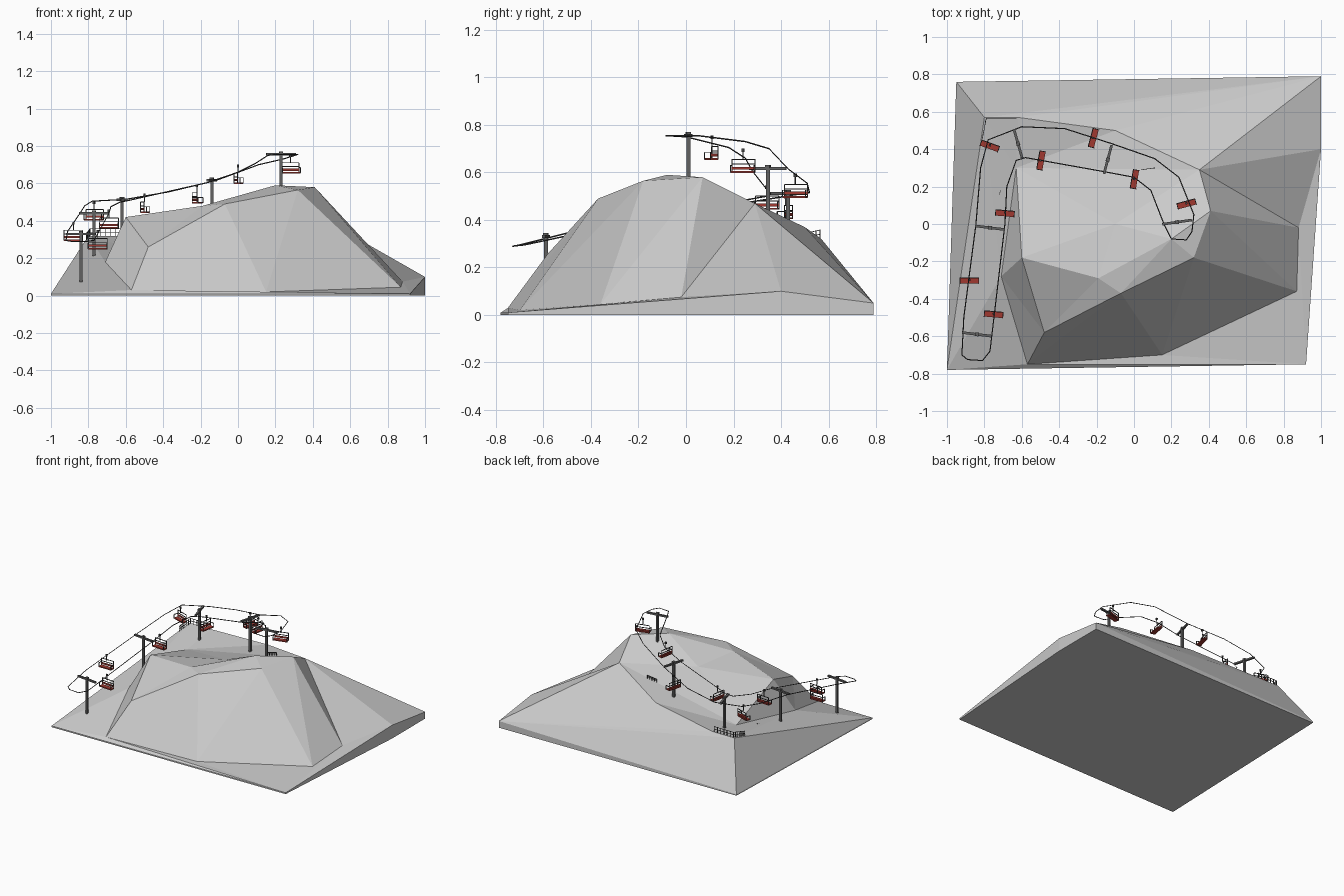
import bpy, bmesh
from math import radians, atan2
from mathutils import Vector, Matrix
from mathutils.geometry import delaunay_2d_cdt

if "Cube" in bpy.data.objects:
    bpy.data.objects.remove(bpy.data.objects["Cube"])


def material(name, col):
    m = bpy.data.materials.new(name)
    m.diffuse_color = (*col, 1)
    m.use_nodes = True
    m.node_tree.nodes["Principled BSDF"].inputs["Base Color"].default_value = m.diffuse_color
    return m


DARK = material("dark_metal", (0.06, 0.06, 0.06))
STEEL = material("post_grey", (0.12, 0.12, 0.12))
RED = material("seat_red", (0.35, 0.04, 0.03))


def finish(bm, name, mats=()):
    me = bpy.data.meshes.new(name)
    bm.to_mesh(me)
    bm.free()
    for m in mats:
        me.materials.append(m)
    ob = bpy.data.objects.new(name, me)
    bpy.context.collection.objects.link(ob)
    return ob


def box(bm, centre, size, rot=0, mat=0, about=None):
    """Box of a given size, turned about z."""
    M = Matrix.Translation(centre) @ Matrix.Rotation(rot, 4, 'Z') @ Matrix.Diagonal((*size, 1))
    vs = bmesh.ops.create_cube(bm, size=1, matrix=M)['verts']
    for f in {f for v in vs for f in v.link_faces}:
        f.material_index = mat


def bar(bm, a, b, t):
    """Square bar between two points."""
    a, b = Vector(a), Vector(b)
    d = b - a
    M = Matrix.Translation((a + b) / 2) @ d.to_track_quat('Z', 'Y').to_matrix().to_4x4() \
        @ Matrix.Diagonal((t, t, d.length, 1))
    bmesh.ops.create_cube(bm, size=1, matrix=M)


# Mountain: ridge and foot points, triangulated along its ridge lines
pts = [(-1, -.78, .01), (.92, -.75, .01), (1, .79, .05), (-.95, .76, .01),
       (-.8, .57, .32), (-.62, .57, .32), (-.1, .5, .37), (.35, .29, .47),
       (1, .4, .1), (.88, -.02, .075), (.87, -.36, .045), (.15, -.7, .02),
       (-.57, -.75, .03), (-.48, -.58, .26), (-.71, -.28, .18), (-.6, -.18, .42),
       (-.19, -.29, .48), (-.07, -.37, .49), (.32, -.18, .565), (.41, .07, .58),
       (.2, -.08, .59), (-.1, 0, .45), (-.63, .3, .27)]
ridges = [(0, 4, 3), (4, 2), (4, 5, 6, 7, 8), (5, 2, 6), (2, 7, 9, 19, 7),
          (8, 9, 10, 11, 12), (18, 10, 19, 18, 17, 12, 13, 14, 12), (15, 16, 17, 11),
          (13, 16), (14, 15, 22, 14, 4, 22, 5), (18, 20, 19), (16, 20, 21, 15),
          (22, 21, 7, 22), (0, 12, 1, 11), (10, 1, 9), (14, 0)]
edges = list({tuple(sorted(e)) for r in ridges for e in zip(r, r[1:])})
co, _, tris, orig, _, _ = delaunay_2d_cdt([Vector(p[:2]) for p in pts], edges, [], 0, 1e-5)
bm = bmesh.new()
vs = []
for c, o in zip(co, orig):
    z = pts[o[0]][2] if o else min(pts, key=lambda p: (Vector(p[:2]) - c).length)[2]
    vs.append(bm.verts.new((c.x, c.y, z)))
for t in tris:
    bm.faces.new([vs[i] for i in t])
rim = [e for e in bm.edges if e.is_boundary]
new = bmesh.ops.extrude_edge_only(bm, edges=rim)['geom']
for v in new:
    if isinstance(v, bmesh.types.BMVert):
        v.co.z = 0
bmesh.ops.holes_fill(bm, edges=[e for e in bm.edges if e.is_boundary], sides=0)
bmesh.ops.recalc_face_normals(bm, faces=bm.faces)
finish(bm, "mountain")

# Lift cable: one closed loop
loop = [(-.92, -.7, .295), (-.91, -.5, .345), (-.845, 0, .44), (-.82, .3, .48), (-.78, .45, .505),
        (-.6, .52, .515), (-.37, .51, .555), (-.12, .43, .615), (.11, .35, .70), (.24, .25, .73),
        (.32, .05, .755), (.31, -.04, .755), (.28, -.085, .755), (.2, -.08, .755), (.16, 0, .75),
        (.09, .18, .705), (0, .25, .66), (-.16, .28, .605), (-.58, .355, .51), (-.63, .34, .50),
        (-.68, .2, .475), (-.69, 0, .44), (-.77, -.68, .295), (-.81, -.73, .29), (-.89, -.725, .29)]
cu = bpy.data.curves.new("cable", 'CURVE')
cu.dimensions = '3D'
cu.bevel_depth = .003
cu.bevel_resolution = 0
sp = cu.splines.new('POLY')
sp.points.add(len(loop) - 1)
for p, c in zip(sp.points, loop):
    p.co = (*c, 1)
sp.use_cyclic_u = True
cu.materials.append(DARK)
bpy.context.collection.objects.link(bpy.data.objects.new("cable", cu))

# Towers: post, crossarm and cable rests (x, y, foot, top, arm angle)
for i, (x, y, foot, top, ang) in enumerate([
        (-.84, -.59, .04, .33, -7), (-.77, -.02, .17, .44, -7), (-.62, .43, .27, .512, 106),
        (-.14, .345, .34, .617, 75), (.23, .01, .54, .756, 8)]):
    bm = bmesh.new()
    a = radians(ang)
    box(bm, (x, y, (foot + top) / 2), (.016, .016, top - foot))
    box(bm, (x, y, top), (.16, .014, .012), a)
    box(bm, (x, y, top + .008), (.02, .02, .014), a)
    finish(bm, f"tower_{i + 1}", [STEEL])

# Chairs: hanger, open frame, seat and backrest (x, y, cable height, angle)
for i, (x, y, z, ang) in enumerate([
        (-.77, .42, .495, -20), (-.5, .34, .535, 80), (-.22, .46, .585, 75), (0, .24, .69, 80),
        (.28, .11, .745, 15), (-.69, .06, .45, -5), (-.88, -.3, .385, 0), (-.75, -.48, .34, -5)]):
    bm = bmesh.new()
    t = .004
    box(bm, (0, 0, .003), (.012, .01, .014))
    bar(bm, (0, 0, 0), (0, 0, -.035), t)
    for s in (-.05, .05):
        bar(bm, (s, .012, -.035), (s, .012, -.09), t)
        bar(bm, (s, -.02, -.06), (s, .012, -.06), t)
        bar(bm, (s, -.02, -.06), (s, -.02, -.09), t)
    for h in (-.035, -.055):
        bar(bm, (-.05, .012, h), (.05, .012, h), t)
    bar(bm, (0, 0, -.035), (0, .012, -.035), t)
    box(bm, (0, -.003, -.088), (.1, .032, .008), mat=1)
    box(bm, (0, .012, -.072), (.1, .005, .012), mat=1)
    ob = finish(bm, f"chair_{i + 1}", [DARK, RED])
    ob.location = (x, y, z)
    ob.rotation_euler.z = radians(ang)


# Fences: posts and two rails along a path
def fence(name, path, n, h):
    bm = bmesh.new()
    for a, b in zip(path, path[1:]):
        a, b = Vector(a), Vector(b)
        for k in range(n + 1):
            p = a.lerp(b, k / n)
            bar(bm, p - Vector((0, 0, .01)), p + Vector((0, 0, h)), .004)
        for f in (.5, .95):
            up = Vector((0, 0, h * f))
            bar(bm, a + up, b + up, .003)
    finish(bm, name, [DARK])


fence("lookout_fence", [(-.81, .46, .295), (-.79, .565, .32), (-.63, .565, .32)], 6, .04)
fence("upper_barrier", [(.04, .29, .41), (.11, .30, .425)], 4, .02)
fence("lower_barrier", [(-.725, .11, .22), (-.715, .18, .235)], 4, .02)
